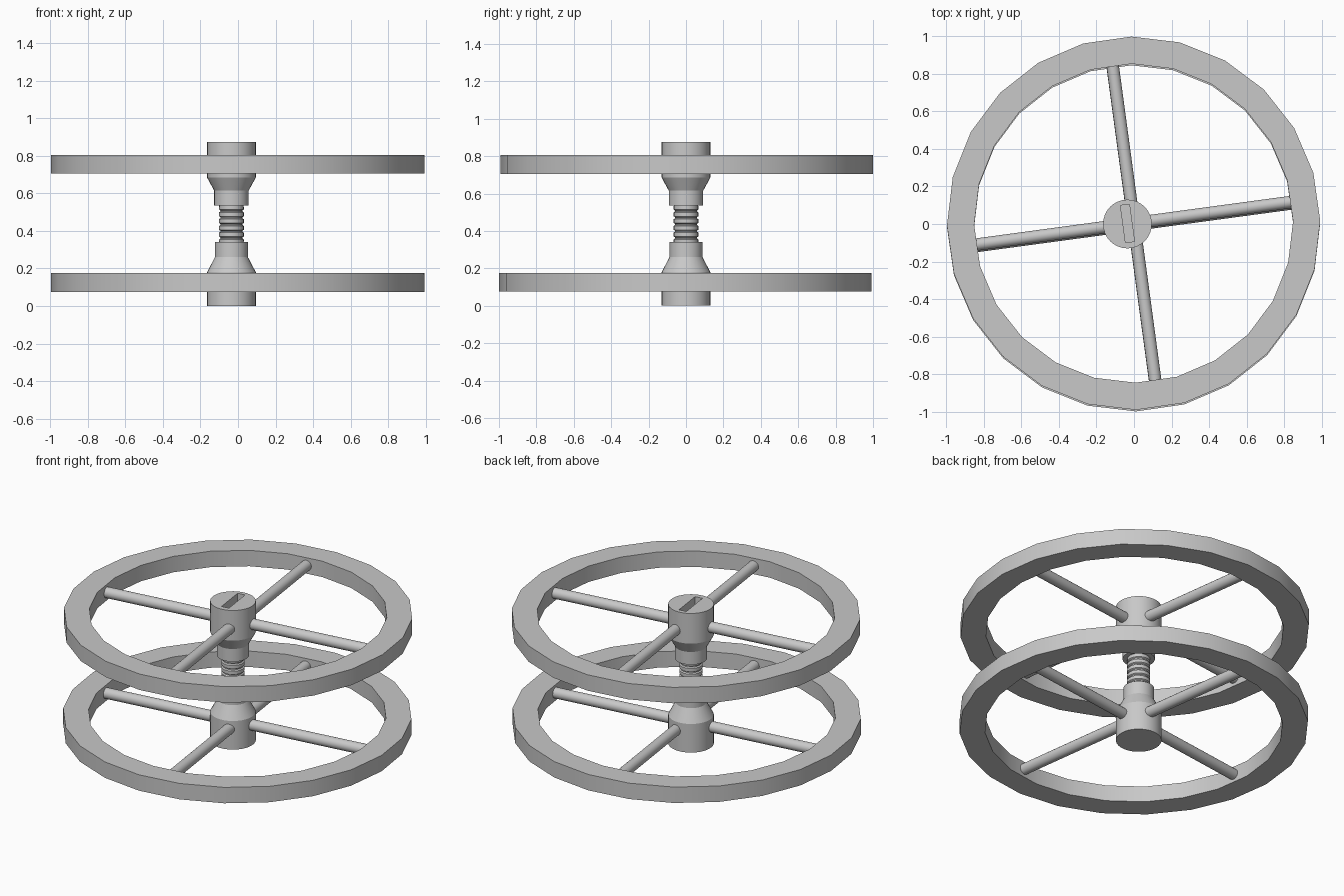
import bpy, bmesh
from math import cos, sin, pi, radians
from mathutils import Matrix, Vector

cube = bpy.data.objects.get("Cube")
if cube:
    bpy.data.objects.remove(cube, do_unlink=True)

STEEL = (0.58, 0.58, 0.58, 1.0)
steel = bpy.data.materials.new("steel_grey")
steel.use_nodes = True
steel.diffuse_color = STEEL
steel.node_tree.nodes["Principled BSDF"].inputs["Base Color"].default_value = STEEL

HUB_X = -0.035        # the shaft sits slightly off the wheel centres
TILT = radians(7.7)   # turn of the spokes and the slot


def make_object(name, bm):
    bmesh.ops.recalc_face_normals(bm, faces=bm.faces)
    mesh = bpy.data.meshes.new(name)
    bm.to_mesh(mesh)
    bm.free()
    mesh.materials.append(steel)
    obj = bpy.data.objects.new(name, mesh)
    bpy.context.collection.objects.link(obj)
    return obj


def activate(obj):
    bpy.ops.object.select_all(action='DESELECT')
    obj.select_set(True)
    bpy.context.view_layer.objects.active = obj


def smooth(obj):
    activate(obj)
    bpy.ops.object.shade_smooth_by_angle(angle=radians(25))


def lathe(name, profile, sides, centre, closed=False, turn=0.0):
    """Revolve (radius, z) points; open profiles get end caps."""
    bm = bmesh.new()
    rows = []
    for r, z in profile:
        angles = [turn + 2 * pi * i / sides for i in range(sides)]
        rows.append([bm.verts.new((centre[0] + r * cos(a), centre[1] + r * sin(a), z))
                     for a in angles])
    pairs = list(zip(rows, rows[1:]))
    if closed:
        pairs.append((rows[-1], rows[0]))
    else:
        bm.faces.new(rows[0])
        bm.faces.new(rows[-1])
    for low, high in pairs:
        for i in range(sides):
            j = (i + 1) % sides
            bm.faces.new((low[i], low[j], high[j], high[i]))
    return make_object(name, bm)


def spoke(name, angle, y, z):
    bm = bmesh.new()
    inner, outer = 0.08, 0.853
    bmesh.ops.create_cone(bm, cap_ends=True, segments=20, radius1=0.033,
                          radius2=0.033, depth=outer - inner)
    along = Vector((cos(angle), sin(angle), 0))
    place = Matrix.Translation(Vector((0, y, z)) + along * (inner + outer) / 2)
    bmesh.ops.transform(bm, verts=bm.verts,
                        matrix=place @ along.to_track_quat('Z', 'Y').to_matrix().to_4x4())
    return make_object(name, bm)


# Two handwheels: a 24-sided rim with four round spokes
for level, low, y in (("lower", 0.075, -0.004), ("upper", 0.705, 0.004)):
    rim = [(0.85, low), (0.995, low), (0.995, low + 0.1), (0.85, low + 0.1)]
    smooth(lathe(level + "_rim", rim, 24, (-0.002, y), closed=True, turn=radians(0.7)))
    for k in range(4):
        smooth(spoke(f"{level}_spoke_{k + 1}", TILT + k * pi / 2, y, low + 0.051))

# Hubs that taper to a collar
smooth(lathe("lower_hub", [(0.13, 0), (0.13, 0.18), (0.088, 0.26), (0.088, 0.34)],
             32, (HUB_X, 0)))
upper_hub = lathe("upper_hub", [(0.092, 0.535), (0.092, 0.615), (0.13, 0.685), (0.13, 0.875)],
                  32, (HUB_X, 0))

# Slot cut in the top of the upper hub
bm = bmesh.new()
bmesh.ops.create_cube(bm, size=1)
bmesh.ops.scale(bm, verts=bm.verts, vec=(0.048, 0.2, 0.12))
cutter = make_object("slot_cutter", bm)
cutter.location = (HUB_X, 0.003, 0.875)
cutter.rotation_euler.z = TILT
cutter.hide_render = True
cut = upper_hub.modifiers.new("slot", 'BOOLEAN')
cut.operation = 'DIFFERENCE'
cut.solver = 'EXACT'
cut.object = cutter
activate(upper_hub)
bpy.ops.object.modifier_apply(modifier="slot")
bpy.data.objects.remove(cutter, do_unlink=True)
smooth(upper_hub)

# Threaded shaft with narrow grooves
shaft = [(0.065, 0.32)]
for k in range(5):
    z = 0.355 + 0.036 * k
    shaft += [(0.066, z), (0.058, z + 0.005), (0.058, z + 0.01), (0.066, z + 0.015)]
shaft.append((0.065, 0.55))
smooth(lathe("threaded_shaft", shaft, 24, (HUB_X, 0)))
